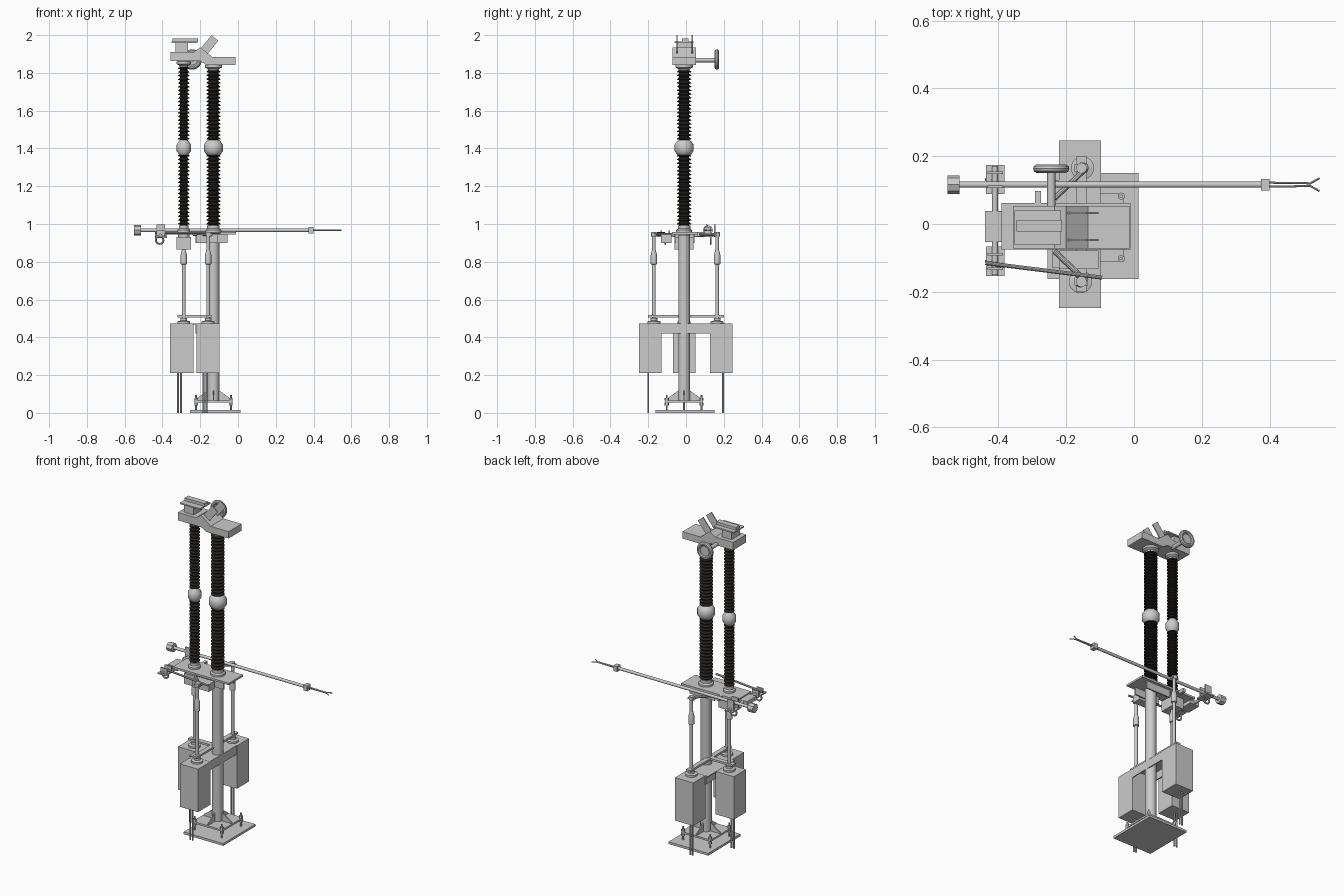
import bpy, bmesh, math
from mathutils import Vector

if "Cube" in bpy.data.objects:
    bpy.data.objects.remove(bpy.data.objects["Cube"])

CY = -0.01            # centre line of the pole in y
COL_X, ROT_X = -0.13, -0.287   # fixed pole and rotating pole
dark = bpy.data.materials.new("dark_glaze")
dark.diffuse_color = (0.02, 0.017, 0.014, 1)
dark.use_nodes = True
dark.node_tree.nodes["Principled BSDF"].inputs["Base Color"].default_value = dark.diffuse_color


def finish(name, bm, smooth=False, mat=None):
    bmesh.ops.recalc_face_normals(bm, faces=bm.faces)
    me = bpy.data.meshes.new(name)
    bm.to_mesh(me)
    bm.free()
    ob = bpy.data.objects.new(name, me)
    bpy.context.collection.objects.link(ob)
    if mat:
        me.materials.append(mat)
    if smooth:
        bpy.ops.object.select_all(action='DESELECT')
        ob.select_set(True)
        bpy.context.view_layer.objects.active = ob
        bpy.ops.object.shade_smooth_by_angle(angle=math.radians(35))
    return ob


def box(name, x0, x1, y0, y1, z0, z1):
    bm = bmesh.new()
    bmesh.ops.create_cube(bm, size=1)
    for v in bm.verts:
        v.co = ((x0 + x1) / 2 + v.co.x * (x1 - x0),
                (y0 + y1) / 2 + v.co.y * (y1 - y0),
                (z0 + z1) / 2 + v.co.z * (z1 - z0))
    return finish(name, bm)


def rod(name, a, b, r, seg=16, r2=None):
    a, b = Vector(a), Vector(b)
    bm = bmesh.new()
    bmesh.ops.create_cone(bm, cap_ends=True, segments=seg, radius1=r,
                          radius2=r if r2 is None else r2, depth=(b - a).length)
    q = Vector((0, 0, 1)).rotation_difference(b - a)
    for v in bm.verts:
        v.co = q @ v.co + (a + b) / 2
    return finish(name, bm, seg > 8)


def lathe(name, x, y, prof, seg=24, mat=None):
    bm = bmesh.new()
    rings = [[bm.verts.new((x + r * math.cos(2 * math.pi * i / seg),
                            y + r * math.sin(2 * math.pi * i / seg), z))
              for i in range(seg)] for r, z in prof]
    for p, q in zip(rings, rings[1:]):
        for i in range(seg):
            j = (i + 1) % seg
            bm.faces.new((p[i], p[j], q[j], q[i]))
    bm.faces.new(rings[0])
    bm.faces.new(rings[-1])
    return finish(name, bm, True, mat)


def prism(name, pts, y0, y1):
    # x-z outline pulled along y
    bm = bmesh.new()
    f = bm.faces.new([bm.verts.new((x, y0, z)) for x, z in pts])
    ext = bmesh.ops.extrude_face_region(bm, geom=[f])['geom']
    for v in ext:
        if isinstance(v, bmesh.types.BMVert):
            v.co.y = y1
    return finish(name, bm)


def torus(name, c, R, r):
    bpy.ops.mesh.primitive_torus_add(location=c, rotation=(math.pi / 2, 0, 0), major_radius=R,
                                     minor_radius=r, major_segments=28, minor_segments=10)
    bpy.context.object.name = name
    bpy.ops.object.shade_smooth_by_angle()


def sheds(name, x, r_in, r_out, z0, z1):
    n = round((z1 - z0) / 0.02)
    p = (z1 - z0) / n
    prof = []
    for i in range(n):
        z = z0 + i * p
        prof += [(r_in, z), (r_in, z + p * .3), (r_out, z + p * .45), (r_out, z + p * .58)]
    lathe(name, x, CY, prof + [(r_in, z1)], 24, dark)


# Foot: ground plate, raised plate, anchor bolts, gussets, column
box("base_plate", -0.255, 0.013, -0.162, 0.15, 0, 0.014)
box("column_foot_plate", -0.23, -0.03, -0.11, 0.09, 0.055, 0.066)
for sx in (-1, 1):
    for sy in (-1, 1):
        x, y = COL_X + sx * 0.092, CY + sy * 0.092
        rod("anchor_bolt", (x, y, 0.01), (x, y, 0.095), 0.005, 8)
        for z in (0.04, 0.066):
            rod("anchor_nut", (x, y, z), (x, y, z + 0.014), 0.011, 6)
    prism("gusset_x", [(COL_X + sx * .028, .066), (COL_X + sx * .095, .066),
                       (COL_X + sx * .095, .072), (COL_X + sx * .028, .12)], CY - .003, CY + .003)
    g = prism("gusset_y", [(sx * .028, .066), (sx * .095, .066), (sx * .095, .072),
                           (sx * .028, .12)], -.003, .003)
    g.rotation_euler.z = math.pi / 2
    g.location = (COL_X, CY, 0)
rod("column", (COL_X, CY, 0.06), (COL_X, CY, 0.94), 0.031, 32)

# Support plate and mechanisms beneath it
box("support_plate", -0.39, -0.01, -0.075, 0.062, 0.945, 0.957)
for y in (-0.06, 0.037):
    box("support_rib", -0.225, -0.055, y, y + 0.008, 0.9, 0.945)
box("crank_box", -0.22, -0.105, -0.132, -0.078, 0.9, 0.945)
box("rotor_gearbox", -0.325, -0.25, -0.06, 0.04, 0.865, 0.93)
rod("rotor_bearing", (ROT_X, CY, 0.92), (ROT_X, CY, 0.95), 0.03)
box("plate_lug", -0.292, -0.274, 0.06, 0.097, 0.935, 0.957)

# Two insulator stacks
for tag, x, ri, ro, rm, zt in (("fixed", COL_X, .027, .038, .05, 1.815),
                               ("rotating", ROT_X, .02, .03, .038, 1.833)):
    lathe(tag + "_bottom_flange", x, CY, [(ro + .004, .957), (ro + .004, .968), (ri + .006, .975),
                                          (ri + .006, .992)])
    sheds(tag + "_lower_insulator", x, ri, ro, .99, 1.37)
    lathe(tag + "_middle_joint", x, CY, [(ri, 1.36), (rm - .014, 1.366), (rm, 1.386), (rm, 1.42),
                                         (rm - .014, 1.44), (ri, 1.446)])
    sheds(tag + "_upper_insulator", x, ri, ro, 1.44, zt)
    lathe(tag + "_top_cap", x, CY, [(ri, zt - .005), (ri + .004, zt + .006), (ro + .008, zt + .014),
                                    (ro + .008, zt + .026), (ri, zt + .036)])

# Contact head: body, blades, terminal pad, corona ring
prism("contact_head", [(-.357, 1.862), (-.357, 1.91), (-.235, 1.91), (-.2, 1.935), (-.135, 1.884),
                       (-.013, 1.884), (-.013, 1.842), (-.165, 1.842), (-.2, 1.862)], -.072, .053)
for y in (-0.05, 0.03):
    prism("arcing_blade", [(-.205, 1.92), (-.14, 2.0), (-.105, 1.97), (-.165, 1.895)], y, y + .006)
box("terminal_stem", -.33, -.265, -.05, .03, 1.905, 1.958)
box("terminal_pad", -.352, -.215, -.06, .04, 1.958, 1.966)
box("terminal_bar", -.347, -.212, -.022, .012, 1.966, 1.983)
rod("ring_arm", (-.244, .04, 1.868), (-.244, .165, 1.868), .012)
rod("ring_web", (-.244, .16, 1.871), (-.244, .167, 1.871), .04, 28)
torus("corona_ring", (-.244, .163, 1.871), .041, .0125)

# Drive boxes with pipe, flange, vertical shaft and coupling
for tag, x, y, px, py in (("front", -.158, -.17, -.175, -.2), ("back", -.152, .165, -.175, .196),
                          ("middle", ROT_X, CY, -.31, CY)):
    bx = -.297 if tag == "middle" else -.159
    by = {"front": -.189, "back": .187, "middle": CY}[tag]
    box(tag + "_drive_box", bx - .062, bx + .062, by - .059, by + .059, .21, .473)
    for d in (-.008, .008):
        rod(tag + "_cable_pipe", (px + d, py, 0), (px + d, py, .215), .005, 10)
    lathe(tag + "_box_flange", x, y, [(.034, .473), (.034, .484), (.018, .488), (.018, .503)])
    rod(tag + "_drive_shaft", (x, y, .48), (x, y, .87 if tag == "middle" else .95), .0095)
    lathe(tag + "_coupling", x, y, [(.01, .785), (.017, .788), (.017, .835), (.01, .862)], 16)

# Braces tying the boxes and shafts to the column
box("shaft_guide_y", -.17, -.14, -.2, .2, .506, .518)
box("shaft_guide_x", -.32, -.13, CY - .015, CY + .015, .506, .518)
for x in (-.225, -.105):
    box("box_bracket_y", x, x + .006, -.13, .13, .42, .473)
box("box_bracket_shelf", -.24, -.1, -.13, .13, .468, .474)

# Earthing switch bearings on a cross shaft
box("bearing_beam", -.44, -.375, -.053, .038, .925, .95)
rod("cross_shaft", (-.41, -.15, .94), (-.41, .17, .94), .009)
for y0 in (-.153, .088):
    box("bearing_base", -.437, -.382, y0, y0 + .086, .93, .938)
    for dy in (.018, .06):
        box("bearing_cheek", -.432, -.387, y0 + dy, y0 + dy + .007, .938, .998 if y0 > 0 else .965)
    torus("return_spring", (-.415, y0 + .043, .915), .02, .005)

# Earthing arm with counterweight, collar and flared fingers
AY, AZ = .116, .967
rod("counterweight", (-.55, AY, AZ), (-.514, AY, AZ), .027, 8)
rod("earthing_arm", (-.52, AY, AZ), (.39, AY, AZ), .009)
box("arm_collar", .374, .4, AY - .017, AY + .017, AZ - .016, AZ + .016)
for s in (-1, 1):
    rod("contact_finger", (.39, AY + s * .006, AZ), (.522, AY + s * .004, AZ), .003, 8)
    rod("finger_tip", (.52, AY + s * .004, AZ), (.547, AY + s * .019, AZ), .003, 8)

# Linkages
rod("long_link", (-.438, -.115, .953), (-.094, -.158, .953), .006, 10)
for s, yc in ((1, .165), (-1, -.17)):
    rod("shaft_crank", (-.14, yc, .945), (-.235, yc - s * .09, .945), .008, 10)
    rod("crank_hub", (-.155, yc, .935), (-.155, yc, .957), .016)
    box("crank_lever", -.175, -.135, yc - .012, yc + .012, .94, .948)
